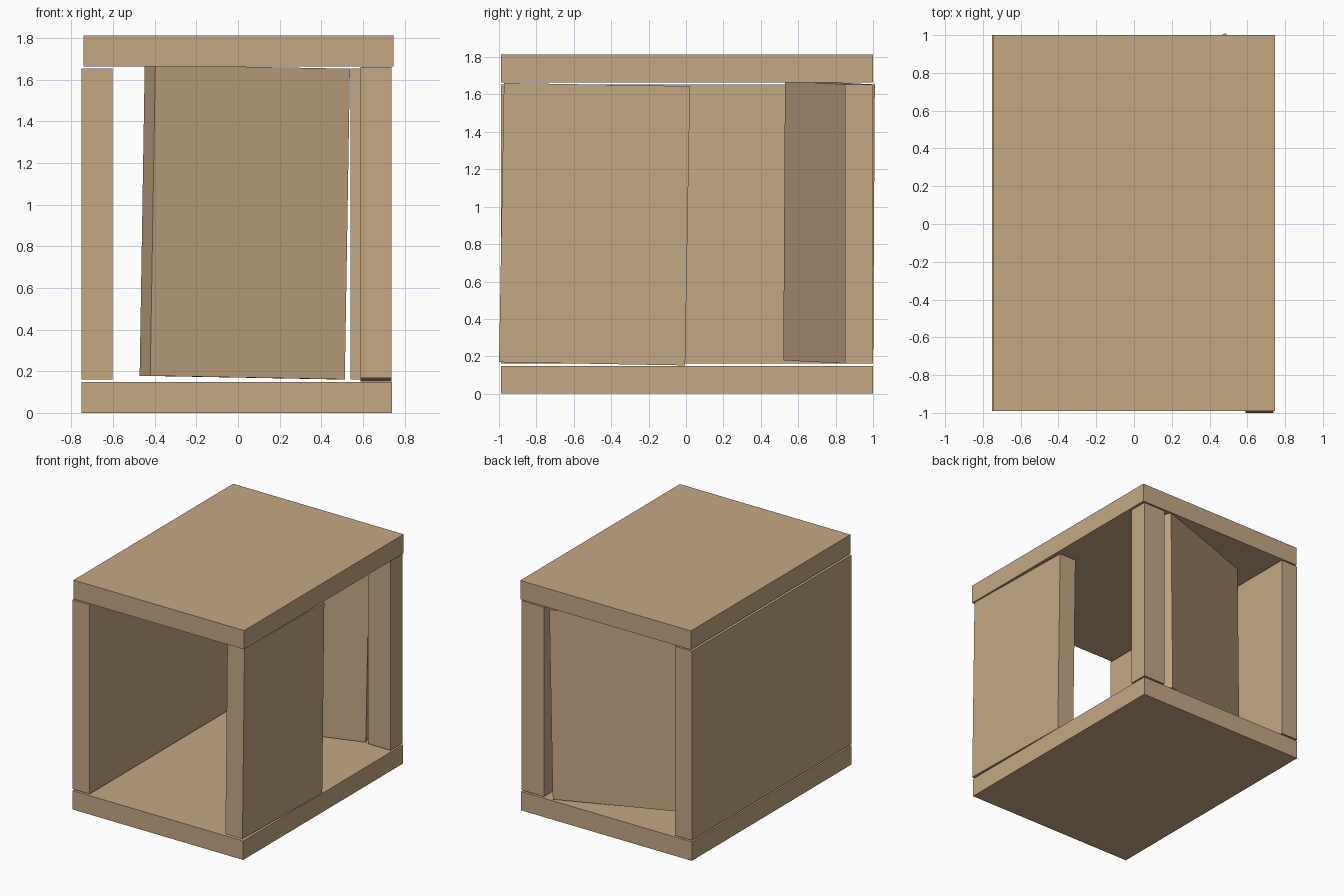
import bpy
from math import radians
from mathutils import Euler

if "Cube" in bpy.data.objects:
    bpy.data.objects.remove(bpy.data.objects["Cube"])

wood = bpy.data.materials.new("wood")
wood.diffuse_color = (0.56, 0.39, 0.23, 1)
wood.use_nodes = True
wood.node_tree.nodes["Principled BSDF"].inputs["Base Color"].default_value = wood.diffuse_color

T, H = 0.149, 1.493          # plank thickness, wall height


def plank(name, size, centre, tilt=(0, 0, 0)):
    """Box of the given size, tilted by angles in degrees."""
    bpy.ops.mesh.primitive_cube_add(size=1, location=centre,
                                    rotation=Euler([radians(a) for a in tilt]))
    ob = bpy.context.object
    ob.name = name
    ob.scale = size
    ob.data.materials.append(wood)
    return ob


# Floor and roof slabs
plank("floor", (1.49, 1.99, T), (-0.006, 0.005, T / 2))
plank("roof", (1.49, 1.99, T), (0.002, 0.005, 1.738))

# Full left wall
plank("left_wall", (T, 1.99, H), (-0.677, 0.005, 0.9075))

# Half-length right wall, leaning slightly backwards
plank("right_wall", (T, 0.995, H), (0.664, -0.489, 0.9065), (-1, 0, 0))

# Rear corner post
plank("rear_post", (0.197, T, H), (0.6395, 0.925, 0.9075))

# Back panel standing ajar, sagging by one degree
plank("back_panel", (0.995, T, H), (0.0325, 0.765, 0.916), (0, 1, 20))
